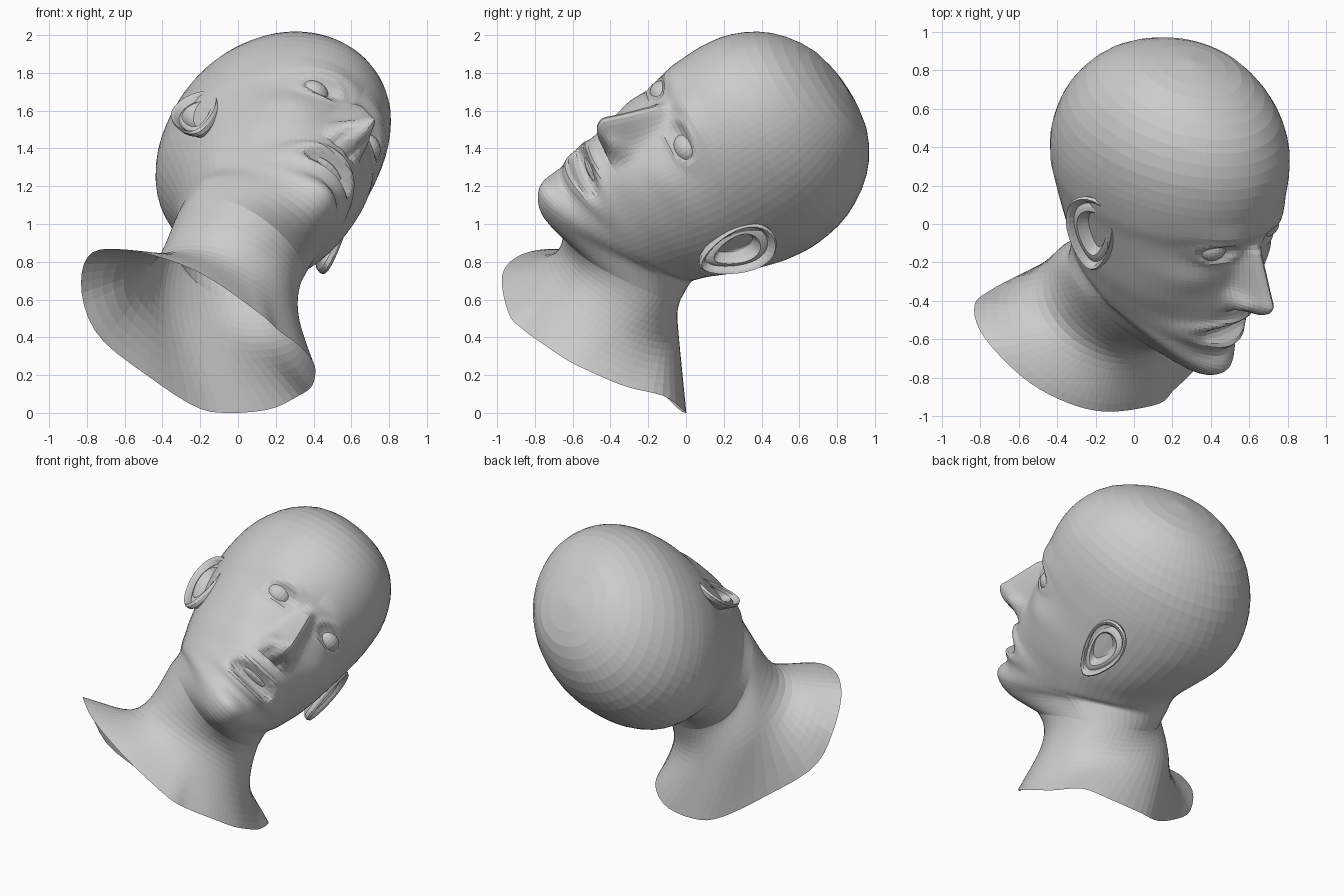
import bpy, bmesh, math
from mathutils import Vector, Matrix

if "Cube" in bpy.data.objects:
    bpy.data.objects.remove(bpy.data.objects["Cube"])

# Head frame: X = left of the head, -Y = face direction, Z = crown
ORIGIN = Vector((0.15, 0.105, 1.232))
left = Vector((0.67, 0.30, -0.68)).normalized()
up = Vector((0.17, 0.82, 0.54))
up = (up - left * up.dot(left)).normalized()
back = up.cross(left)
HEAD = Matrix((left, back, up)).transposed().to_4x4()
HEAD.translation = ORIGIN


def make_object(name, bm, matrix=None):
    bmesh.ops.recalc_face_normals(bm, faces=bm.faces)
    mesh = bpy.data.meshes.new(name)
    bm.to_mesh(mesh)
    bm.free()
    if matrix is not None:
        mesh.transform(matrix)
    obj = bpy.data.objects.new(name, mesh)
    bpy.context.collection.objects.link(obj)
    return obj


def loft(bm, rings, cap_start=False):
    rows = [[bm.verts.new(p) for p in ring] for ring in rings]
    n = len(rows[0])
    for a, b in zip(rows, rows[1:]):
        for i in range(n):
            j = (i + 1) % n
            bm.faces.new((a[i], a[j], b[j], b[i]))
    if cap_start:
        bm.faces.new(rows[0])


def spline(p0, p1, p2, p3, t):
    return 0.5 * (2 * p1 + (p2 - p0) * t + (2 * p0 - 5 * p1 + 4 * p2 - p3) * t * t
                  + (3 * p1 - p0 - 3 * p2 + p3) * t ** 3)


def bump(x, z, cx, cz, sx, sz):
    return math.exp(-((x - cx) / sx) ** 2 - ((z - cz) / sz) ** 2)


# Rings of the head: front depth, front height, back depth, back height,
# half width, taper to the front, raised sides, sideways shift
RINGS = [
    (0.02, 0.90, -0.02, 0.90, 0.02, 0, 0, -0.01),
    (0.28, 0.855, -0.28, 0.85, 0.26, 0, 0, -0.01),
    (0.50, 0.735, -0.50, 0.71, 0.415, 0, 0, -0.015),
    (0.62, 0.57, -0.64, 0.50, 0.51, 0, 0, -0.015),
    (0.665, 0.40, -0.69, 0.28, 0.535, 0, 0, -0.015),
    (0.66, 0.22, -0.67, 0.11, 0.525, 0, 0, -0.012),
    (0.635, 0.10, -0.62, -0.01, 0.505, 0, 0, -0.005),
    (0.625, -0.10, -0.555, -0.12, 0.48, 0.03, 0, 0),
    (0.63, -0.27, -0.505, -0.20, 0.455, 0.08, 0, 0),
    (0.62, -0.43, -0.475, -0.26, 0.425, 0.15, 0.01, 0),
    (0.60, -0.58, -0.46, -0.32, 0.40, 0.22, 0.04, 0),
    (0.59, -0.71, -0.46, -0.37, 0.38, 0.27, 0.09, 0),
    (0.48, -0.775, -0.46, -0.42, 0.37, 0.25, 0.13, 0.01),
    (0.27, -0.76, -0.46, -0.49, 0.375, 0.06, 0.10, 0.035),
]
STEPS = [3, 3, 3, 3, 4, 6, 9, 9, 9, 8, 6, 4, 4]

# Columns are denser on the face
COLS = 84
ANGLES = []
for i in range(COLS):
    phi = 2 * math.pi * i / COLS
    ANGLES.append(phi - 0.55 * math.sin(phi))


def face_relief(x, z):
    """How far the face stands out from the plain lofted head."""
    ax = abs(x)
    d = 0.022 * bump(ax, z, 0.18, 0.21, 0.15, 0.06)        # brow
    d -= 0.03 * bump(ax, z, 0.15, 0.10, 0.10, 0.065)       # eye socket
    r = math.hypot((ax - 0.205) / 0.095, (z - 0.10) / 0.055)
    d += 0.014 * math.exp(-((r - 1.2) / 0.35) ** 2)        # eyelids
    d += 0.025 * bump(ax, z, 0.33, -0.09, 0.11, 0.09)      # cheekbone
    d -= 0.02 * bump(ax, z, 0.30, -0.36, 0.10, 0.12)       # cheek hollow
    if -0.28 < z < 0.16:                                   # nose
        if z > -0.17:
            k = (0.16 - z) / 0.33
            h = 0.01 + 0.20 * k
        else:
            k = 1
            h = 0.21 * math.sqrt(max(0, 1 - ((z + 0.17) / 0.11) ** 2))
        h *= min(1, (0.16 - z) / 0.08)
        d += h * math.exp(-(ax / (0.045 + 0.027 * k)) ** 2)
    d += 0.05 * bump(ax, z, 0.085, -0.205, 0.033, 0.045)   # nostril wings
    d -= 0.04 * bump(ax, z, 0.05, -0.265, 0.025, 0.018)    # nostrils
    r = math.hypot(x / 0.18, (z + 0.445) / 0.065)
    d += 0.02 * math.exp(-((r - 1.3) / 0.3) ** 2)          # lips
    d -= 0.07 * max(0, 1 - r * r)                          # open mouth
    d -= 0.015 * bump(x, z, 0, -0.585, 0.14, 0.035)        # fold over the chin
    d += 0.02 * bump(x, z, 0, -0.68, 0.13, 0.06)           # chin
    return d


def head_ring(row):
    f1, z1, f2, z2, w, taper, raised, shift = row
    fm, zm = (f1 + f2) / 2, (z1 + z2) / 2
    ring = []
    for a in ANGLES:
        c, s = math.cos(a), math.sin(a)
        x = w * s * (1 - taper * max(0, c))
        f, z = fm + (f1 - fm) * c, zm + (z1 - zm) * c + raised * s * s
        if c > 0:
            f += face_relief(x, z) * min(1, c / 0.4)
        ring.append(HEAD @ Vector((x + shift, -f, z)))
    return ring


rings = []
for i, steps in enumerate(STEPS):
    keys = [RINGS[max(0, min(len(RINGS) - 1, i + k))] for k in (-1, 0, 1, 2)]
    for s in range(steps):
        rings.append(head_ring([spline(*v, s / steps) for v in zip(*keys)]))

# Neck: a round ring, then the flared open edge over the shoulders
EDGE = [Vector(p) for p in (
    (0.11, -0.94, 0.53), (0.21, -0.86, 0.44), (0.32, -0.75, 0.36), (0.39, -0.63, 0.28),
    (0.41, -0.51, 0.22), (0.39, -0.32, 0.14), (0.32, -0.12, 0.09), (0.17, -0.02, 0.02),
    (-0.05, 0, 0), (-0.22, -0.05, 0.03), (-0.47, -0.20, 0.19), (-0.74, -0.34, 0.41),
    (-0.83, -0.43, 0.66), (-0.77, -0.60, 0.85), (-0.52, -0.84, 0.85), (-0.20, -0.97, 0.74))]
axis = Vector((0.30, 0.53, 0.79)).normalized()
front = Vector((0.315, -0.77, 0.396))
front = (front - axis * front.dot(axis)).normalized()
side = axis.cross(front)
centre = Vector((-0.04, -0.365, 0.60)) - side * 0.04
neck_ring = [centre + front * 0.39 * math.cos(a) + side * 0.42 * math.sin(a) for a in ANGLES]
edge_ring = []
for a in ANGLES:
    t = a / (2 * math.pi) * 16
    k = int(math.floor(t))
    edge_ring.append(spline(*[EDGE[(k + j) % 16] for j in (-1, 0, 1, 2)], t - k))
jaw, throat = head_ring(RINGS[-2]), head_ring(RINGS[-1])
beyond = [e * 2 - n for e, n in zip(edge_ring, neck_ring)]
for keys in ((jaw, throat, neck_ring, edge_ring), (throat, neck_ring, edge_ring, beyond)):
    for s in range(7):
        rings.append([spline(*p, s / 7) for p in zip(*keys)])
rings.append(edge_ring)
bm = bmesh.new()
loft(bm, rings, cap_start=True)
make_object("head_and_neck", bm)

# Ears: rings from the hollow out over the rim and round to the back (scale, height)
EAR = [(0.05, -0.03), (0.35, -0.025), (0.5, 0.0), (0.6, 0.025), (0.7, 0.02), (0.8, 0.01),
       (0.87, 0.035), (0.95, 0.045), (1.0, 0.03), (0.97, 0.005), (0.85, -0.015), (0.55, -0.09)]
tilt = math.radians(12)
for name, sign in (("left_ear", 1), ("right_ear", -1)):
    ear = []
    for scale, height in EAR:
        ring = []
        for i in range(32):
            a = 2 * math.pi * i / 32
            q = 0.215 * math.sin(a)
            b = 0.125 * math.cos(a) * (1 + 0.3 * math.sin(a))
            b, q = b * scale, q * scale
            b, q = b * math.cos(tilt) + q * math.sin(tilt), q * math.cos(tilt) - b * math.sin(tilt)
            ring.append(Vector((sign * (0.505 + 0.35 * b + height), b + 0.02, q - 0.005)))
        ear.append(ring)
    bm = bmesh.new()
    loft(bm, ear, cap_start=True)
    make_object(name, bm, HEAD)


# Eyeballs and upper teeth
def ball(name, position, size):
    bm = bmesh.new()
    bmesh.ops.create_uvsphere(bm, u_segments=24, v_segments=16, radius=1)
    make_object(name, bm, HEAD @ Matrix.Translation(position) @ Matrix.Diagonal((*size, 1)))


ball("left_eye", (0.205, -0.50, 0.10), (0.09, 0.09, 0.075))
ball("right_eye", (-0.205, -0.50, 0.10), (0.09, 0.09, 0.075))
ball("upper_teeth", (0, -0.46, -0.41), (0.16, 0.13, 0.04))
